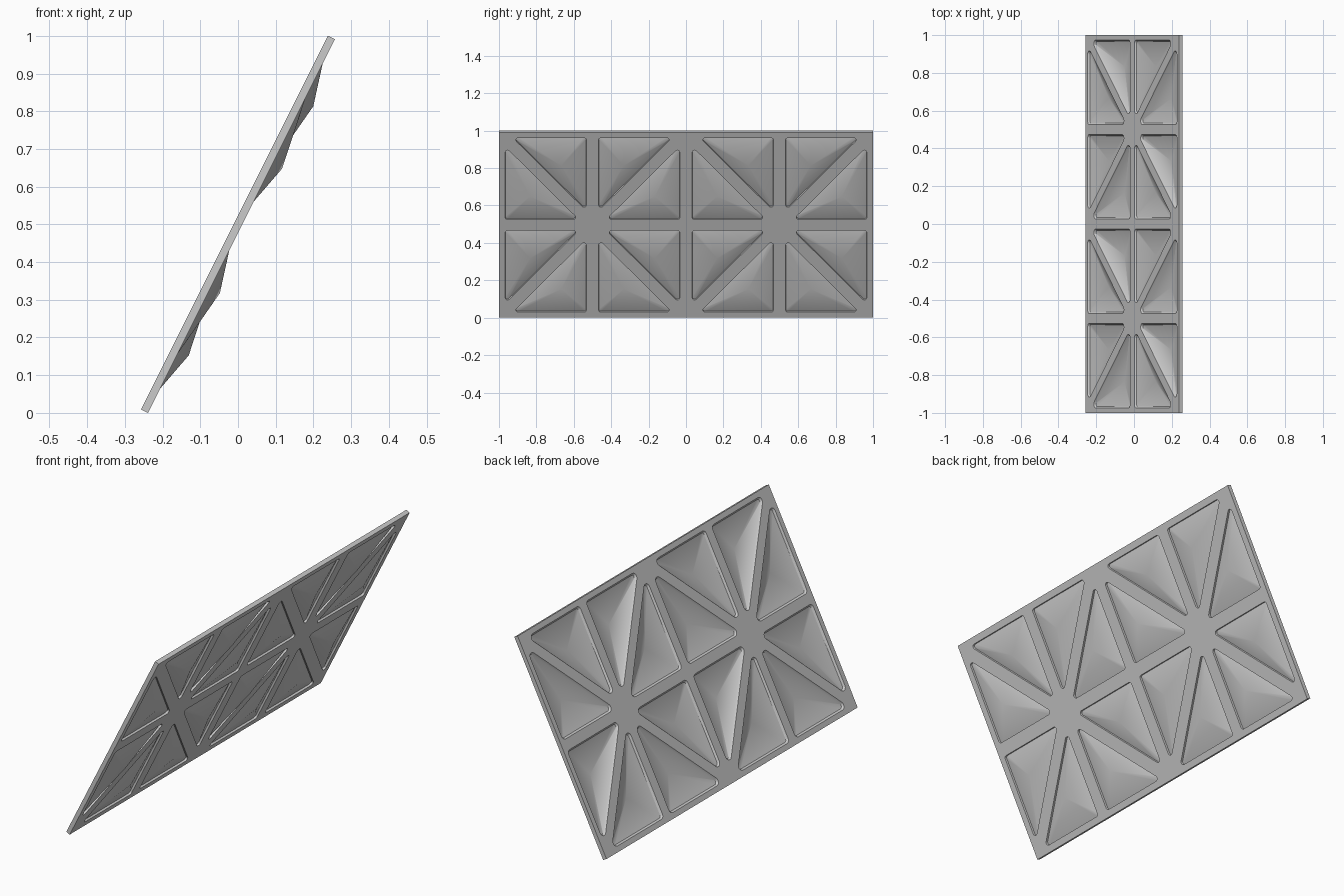
import bpy, bmesh
from math import radians, atan2, cos, sin, pi, sqrt
from mathutils import Vector

if "Cube" in bpy.data.objects:
    bpy.data.objects.remove(bpy.data.objects["Cube"])

LENGTH, THICK = 1.108, 0.021         # slab size along the slope, thickness
HALF_U, HALF_Y = LENGTH / 2, 0.5     # one triangle cell
TILT = atan2(2, 1)
U = Vector((cos(TILT), 0, sin(TILT)))
N = Vector((-sin(TILT), 0, cos(TILT)))
bm = bmesh.new()


def vert(p, h):
    # p = (y, u) on the slab, h = height along the upper normal
    return bm.verts.new(U * p[1] + N * h + Vector((0, p[0], 0.5)))


def rounded_triangle(tri, inset, radius, steps=6):
    # inset counter-clockwise triangle with rounded corners, one arc per corner
    sides = [(tri[(i + 2) % 3] - tri[(i + 1) % 3]).length for i in range(3)]
    centre = sum((tri[i] * sides[i] for i in range(3)), Vector((0, 0))) / sum(sides)
    area = abs((tri[1] - tri[0]).cross(tri[2] - tri[0])) / 2
    k = 1 - (inset + radius) / (2 * area / sum(sides))
    arcs = []
    for i in range(3):
        c = centre + (tri[i] - centre) * k
        d0, d1 = tri[i] - tri[i - 1], tri[(i + 1) % 3] - tri[i]
        a0 = atan2(-d0.x, d0.y)
        sweep = (atan2(-d1.x, d1.y) - a0) % (2 * pi)
        angles = [a0 + sweep * j / steps for j in range(steps + 1)]
        # outward normal of an edge (dx, dy) is (dy, -dx)
        arcs.append([c + radius * Vector((cos(a), sin(a))) for a in angles])
    return arcs


def cell_side(tri, face_h, rim_h, apex_h, inset, radius):
    # frame around the recess, recess wall and shallow pyramid panel
    outer = rounded_triangle(tri, inset, radius)
    inner = rounded_triangle(tri, 0.034, 0.012)
    corners = [vert(c, face_h) for c in tri]
    frame = [[vert(p, face_h) for p in arc] for arc in outer]
    for i in range(3):
        a, nxt = frame[i], (i + 1) % 3
        for p, q in zip(a, a[1:]):
            bm.faces.new((corners[i], p, q))
        bm.faces.new((corners[i], corners[nxt], frame[nxt][0], a[-1]))
    top = sum(frame, [])
    rim = [vert(p, rim_h) for arc in inner for p in arc]
    apex = vert(sum(tri, Vector((0, 0))) / 3, apex_h)
    for i in range(len(top)):
        j = (i + 1) % len(top)
        bm.faces.new((top[i], top[j], rim[j], rim[i]))
        bm.faces.new((rim[i], rim[j], apex))


# two eight-triangle stars
for star_y in (-0.5, 0.5):
    for sy in (-1, 1):
        for su in (-1, 1):
            hub = Vector((star_y, 0))
            far = hub + Vector((sy * HALF_Y, su * HALF_U))
            for right in (Vector((far.x, 0)), Vector((star_y, far.y))):
                tri = [hub, right, far]
                if (right - hub).cross(far - hub) < 0:
                    tri.reverse()
                cell_side(tri, THICK / 2, 0.0015, -THICK / 2 - 0.026, 0.026, 0.020)
                cell_side(tri, -THICK / 2, -0.0005, -THICK / 2 - 0.028, 0.033, 0.013)

# weld cells and close the slab edge
bmesh.ops.remove_doubles(bm, verts=bm.verts[:], dist=1e-5)
bmesh.ops.bridge_loops(bm, edges=[e for e in bm.edges if e.is_boundary])
bmesh.ops.recalc_face_normals(bm, faces=bm.faces[:])

mesh = bpy.data.meshes.new("tilted_panel")
bm.to_mesh(mesh)
bm.free()
panel = bpy.data.objects.new("tilted_panel", mesh)
bpy.context.collection.objects.link(panel)
bpy.context.view_layer.objects.active = panel
panel.select_set(True)
bpy.ops.object.shade_smooth_by_angle(angle=radians(30))
